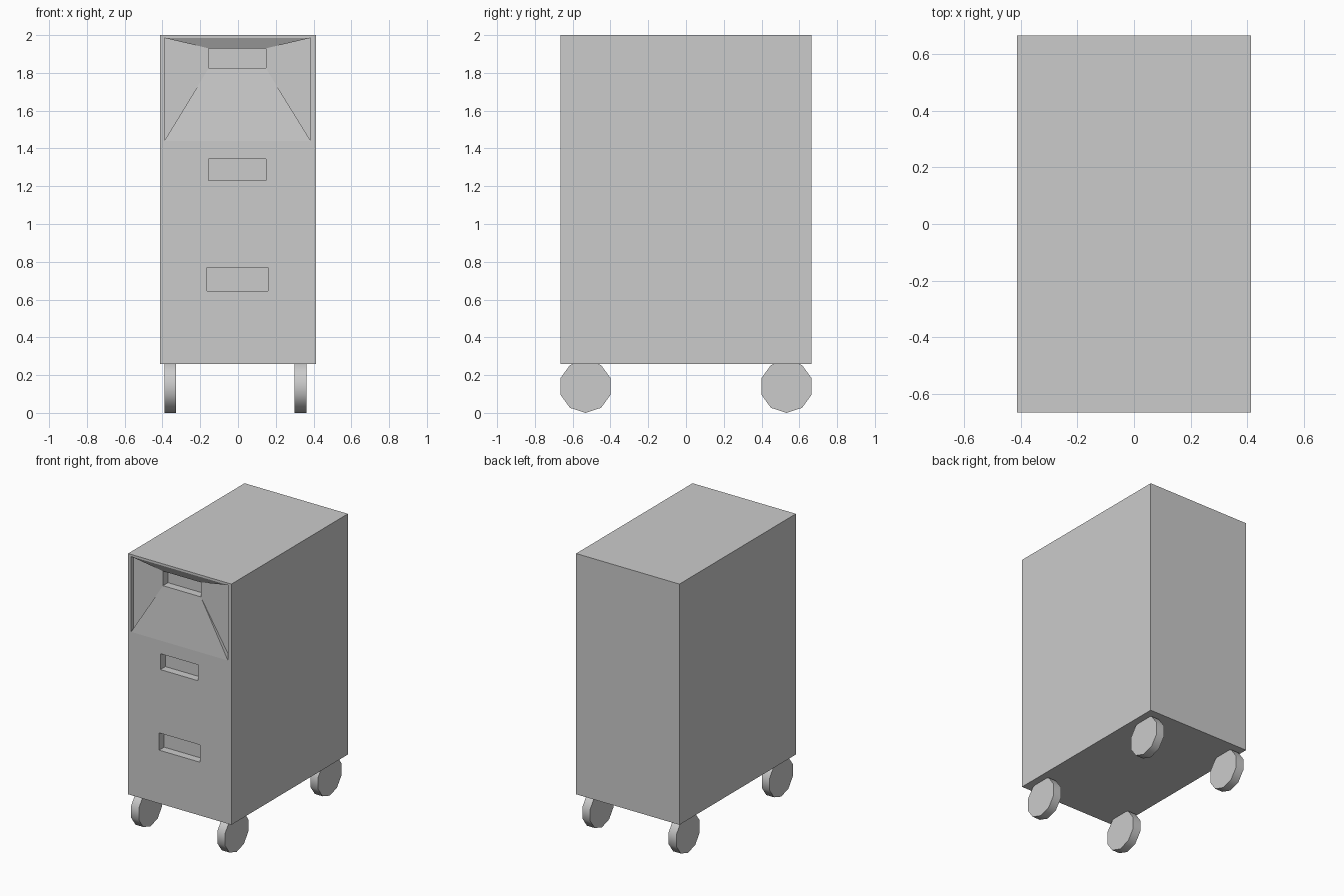
import bpy, bmesh, math
from mathutils import Matrix

if "Cube" in bpy.data.objects:
    bpy.data.objects.remove(bpy.data.objects["Cube"])

X, Y = 0.413, 0.665           # cabinet half sizes
GRIP_DEPTH, PANEL_DEPTH = 0.057, 0.03

bm = bmesh.new()


def rect(x0, x1, z0, z1, y):
    """Four corners facing the front: bottom left, bottom right, top right, top left."""
    return [bm.verts.new((x, y, z)) for x, z in ((x0, z0), (x1, z0), (x1, z1), (x0, z1))]


def ring(a, b, sides=range(4)):
    for i in sides:
        j = (i + 1) % 4
        bm.faces.new((a[i], a[j], b[j], b[i]))


def grip(opening):
    """Box-shaped pocket behind a rectangular opening."""
    back = [bm.verts.new((v.co.x, v.co.y + GRIP_DEPTH, v.co.z)) for v in opening]
    ring(opening, back)
    bm.faces.new(back)


# Cabinet: one band per drawer (z range, then grip opening)
bands = [
    (0.26, 1.00, (-0.165, 0.16, 0.645, 0.77)),
    (1.00, 1.42, (-0.155, 0.147, 1.23, 1.345)),
    (1.42, 2.00, (-0.155, 0.147, 1.825, 1.93)),
]
for n, (z0, z1, hole) in enumerate(bands):
    front, back = rect(-X, X, z0, z1, -Y), rect(-X, X, z0, z1, Y)
    bm.faces.new(back)
    sides = [1, 3] + ([0] if n == 0 else []) + ([2] if n == 2 else [])
    ring(front, back, sides)
    if n < 2:
        h = rect(*hole, -Y)
        ring(front, h)
    else:
        # Top drawer: sloped faces above and below, sunken flats at the sides
        rim = rect(-0.39, 0.385, 1.44, 1.985, -Y)
        deep = rect(-0.39, 0.385, 1.44, 1.985, -Y + PANEL_DEPTH)
        h = rect(*hole, -Y + PANEL_DEPTH)
        ring(front, rim)
        ring(rim, h, (0, 2))
        ring(rim, deep, (1, 3))
        ring(deep, h, (1, 3))
        for i in range(4):
            bm.faces.new((rim[i], deep[i], h[i]))
    grip(h)

bmesh.ops.remove_doubles(bm, verts=bm.verts, dist=1e-5)
bmesh.ops.recalc_face_normals(bm, faces=bm.faces)
mesh = bpy.data.meshes.new("cabinet")
bm.to_mesh(mesh)
bm.free()
bpy.context.collection.objects.link(bpy.data.objects.new("cabinet", mesh))

# Wheels: ten-sided discs with one corner pointing down
for side, x in (("left", -0.358), ("right", 0.331)):
    for end, y in (("front", -0.532), ("back", 0.532)):
        bpy.ops.mesh.primitive_cylinder_add(vertices=10, radius=0.14, depth=0.062)
        wheel = bpy.context.object
        wheel.name = f"{end}_{side}_wheel"
        wheel.data.transform(Matrix.Rotation(math.pi / 2, 4, 'X'))
        wheel.data.transform(Matrix.Rotation(math.pi / 2, 4, 'Z'))
        wheel.location = (x, y, 0.14)
        bpy.ops.object.shade_smooth_by_angle(angle=math.radians(40))
